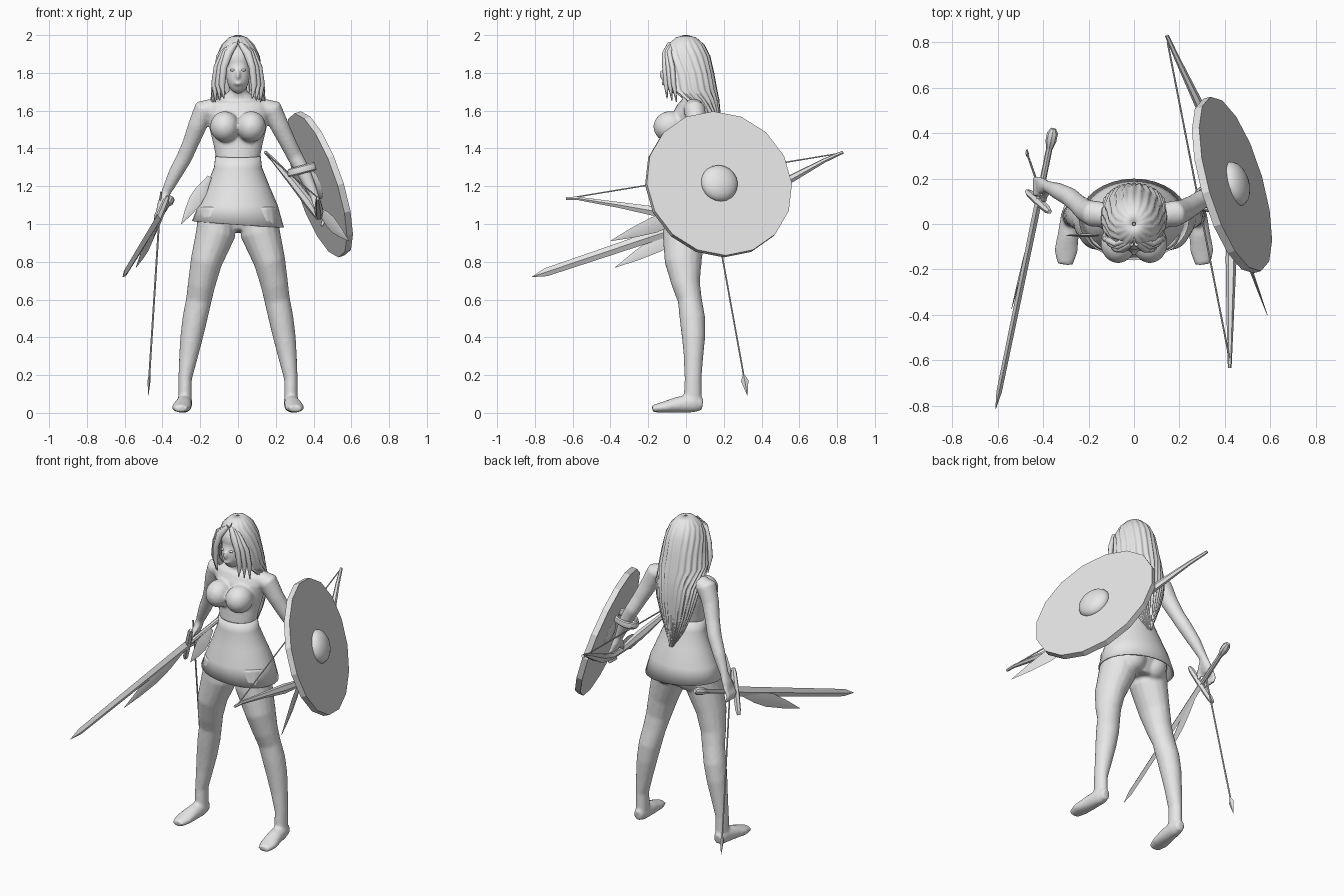
import bpy, bmesh, math
from mathutils import Vector, Matrix

cube = bpy.data.objects.get("Cube")
if cube:
    bpy.data.objects.remove(cube)

grey = bpy.data.materials.new("plain grey")
grey.use_nodes = True
grey.diffuse_color = (0.8, 0.8, 0.8, 1)
grey.node_tree.nodes["Principled BSDF"].inputs["Base Color"].default_value = (0.8, 0.8, 0.8, 1)
X, Y, Z = Vector((1, 0, 0)), Vector((0, 1, 0)), Vector((0, 0, 1))


def sweep(bm, rows, sides=16, ref=Y, caps=True):
    """Loft elliptical rings (x, y, z, side radius, ref radius) along a path."""
    pts = [Vector(r[:3]) for r in rows]
    rings = []
    for i, row in enumerate(rows):
        t = (pts[min(i + 1, len(pts) - 1)] - pts[max(i - 1, 0)]).normalized()
        a = ref.cross(t).normalized()
        b = t.cross(a)
        ra, rb = row[3], row[-1]
        angles = [2 * math.pi * k / sides for k in range(sides)]
        rings.append([bm.verts.new(pts[i] + a * ra * math.cos(n) + b * rb * math.sin(n)) for n in angles])
    for lo, hi in zip(rings, rings[1:]):
        for k in range(sides):
            j = (k + 1) % sides
            bm.faces.new((lo[k], lo[j], hi[j], hi[k]))
    if caps:
        bm.faces.new(rings[0][::-1])
        bm.faces.new(rings[-1])


def ball(bm, centre, radii):
    m = Matrix.Translation(centre) @ Matrix.Diagonal((*radii, 1))
    bmesh.ops.create_uvsphere(bm, u_segments=20, v_segments=12, radius=1, matrix=m)


def finish(name, bm, angle=30):
    bmesh.ops.recalc_face_normals(bm, faces=bm.faces)
    mesh = bpy.data.meshes.new(name)
    bm.to_mesh(mesh)
    bm.free()
    ob = bpy.data.objects.new(name, mesh)
    bpy.context.collection.objects.link(ob)
    mesh.materials.append(grey)
    bpy.ops.object.select_all(action="DESELECT")
    ob.select_set(True)
    bpy.context.view_layer.objects.active = ob
    bpy.ops.object.shade_smooth_by_angle(angle=math.radians(angle))
    return ob


def part(name, rows, sides=4, ref=Z, angle=30):
    bm = bmesh.new()
    sweep(bm, rows, sides, ref)
    return finish(name, bm, angle)


# Body: torso, neck, head, limbs fused into one skin
body = bmesh.new()
sweep(body, [(0, .02, .96, .1, .09), (0, .03, 1.05, .17, .13), (0, .02, 1.15, .155, .12),
             (0, .01, 1.25, .13, .1), (0, 0, 1.33, .113, .085), (0, .01, 1.42, .13, .09),
             (0, .02, 1.5, .15, .095), (0, .025, 1.58, .165, .095), (0, .035, 1.635, .165, .075),
             (0, .035, 1.665, .1, .055), (0, .02, 1.7, .048, .048), (0, 0, 1.8, .045, .045)], 24)
ball(body, (0, -.01, 1.87), (.085, .105, .1))
ball(body, (0, -.06, 1.79), (.063, .063, .1))
ball(body, (0, -.122, 1.79), (.012, .02, .03))
ball(body, (0, -.118, 1.745), (.024, .012, .011))
for s in (-1, 1):
    ball(body, (s * .07, -.085, 1.515), (.078, .088, .082))
    ball(body, (s * .075, .085, 1.03), (.08, .075, .09))
    sweep(body, [(s * .11, 0, 1.08, .1, .12), (s * .118, -.01, .95, .105, .115),
                 (s * .168, -.015, .8, .084, .098), (s * .193, 0, .68, .073, .075),
                 (s * .207, .02, .6, .068, .064), (s * .228, .034, .5, .066, .068),
                 (s * .246, .04, .4, .06, .062), (s * .262, .04, .3, .05, .052),
                 (s * .28, .037, .18, .036, .045), (s * .28, .035, .05, .036, .048)])
    sweep(body, [(s * .28, .088, .045, .026, .03), (s * .282, .04, .052, .04, .05),
                 (s * .29, -.05, .042, .047, .042), (s * .3, -.12, .03, .052, .029),
                 (s * .303, -.178, .022, .035, .019)], ref=Z)

# Arms and hands, each posed separately
right_arm = [(-.13, .04, 1.61, .055), (-.18, .045, 1.605, .058), (-.215, .06, 1.52, .05),
             (-.25, .09, 1.43, .043), (-.285, .12, 1.35, .042), (-.335, .145, 1.26, .037),
             (-.38, .165, 1.17, .026)]
left_arm = [(.13, .04, 1.61, .055), (.18, .045, 1.605, .058), (.22, .06, 1.52, .05),
            (.265, .085, 1.43, .044), (.3, .11, 1.36, .042), (.35, .11, 1.27, .038),
            (.4, .1, 1.16, .026)]
for rows, s in ((right_arm, -1), (left_arm, 1)):
    sweep(body, rows)
    w = Vector(rows[-1][:3])
    palm = w + Vector((s * .025, 0, -.065))
    sweep(body, [(*w, .025, .025), (*palm, .022, .042), (*(palm + Vector((s * .01, 0, -.03))), .018, .04)], 12)
    for k in range(4):
        f = palm + Vector((s * .008, (k - 1.5) * .022, -.02))
        sweep(body, [(*f, .013), (*(f + Vector((s * .025, 0, -.05))), .012),
                     (*(f + Vector((s * .008, 0, -.09))), .01)], 8)
    sweep(body, [(*(w + Vector((0, -.015, -.03))), .013), (*(palm + Vector((-s * .01, -.06, -.02))), .012),
                 (*(palm + Vector((0, -.065, -.055))), .009)], 8)
skin = finish("body", body, 180)
fuse = skin.modifiers.new("fuse", "REMESH")
fuse.mode, fuse.voxel_size, fuse.use_smooth_shade = "VOXEL", .009, True
relax = skin.modifiers.new("relax", "SMOOTH")
relax.factor, relax.iterations = .5, 4

# Eyes
bm = bmesh.new()
for s in (-1, 1):
    ball(bm, (s * .028, -.11, 1.815), (.014, .009, .007))
finish("eyes", bm, 180)

# Flared skirt with a slanted hem
bm = bmesh.new()
sweep(bm, [(0, 0, 1.36, .12, .092), (0, .005, 1.3, .127, .1), (0, .012, 1.2, .167, .13),
           (0, .018, 1.1, .21, .162), (0, .02, 1, .243, .18)], 32, caps=False)
for v in bm.verts:
    if v.co.z < 1.05:
        v.co.z -= .07 * v.co.x
skirt = finish("skirt", bm, 60)
skirt.modifiers.new("cloth", "SOLIDIFY").thickness = .008

# Hair: fluted shell open at the face, tapering to a point down the back
levels = [(2, 0, .01, .01, 180), (1.987, 0, .05, .055, 180), (1.95, 0, .085, .095, 172),
          (1.89, 0, .112, .125, 146), (1.8, .01, .127, .135, 128), (1.71, .02, .14, .142, 124),
          (1.66, .03, .142, .142, 102), (1.6, .06, .145, .118, 85), (1.5, .08, .13, .1, 82),
          (1.4, .085, .1, .085, 80), (1.3, .095, .055, .07, 80), (1.22, .12, .01, .04, 80)]
bm = bmesh.new()
cols, grid = 72, []
for z, cy, rx, ry, half in levels:
    row = []
    for k in range(cols + 1):
        a = math.radians(half) * (2 * k / cols - 1)
        f = 1 + (.035 * math.sin(k * 1.4 + z * 5) if z < 1.96 else 0)
        row.append(bm.verts.new((rx * f * math.sin(a), cy + ry * f * math.cos(a), z)))
    grid.append(row)
for up, low in zip(grid, grid[1:]):
    for k in range(cols):
        bm.faces.new((up[k], up[k + 1], low[k + 1], low[k]))
bmesh.ops.remove_doubles(bm, verts=bm.verts, dist=.0002)
hair = finish("hair", bm, 60)
thick = hair.modifiers.new("thickness", "SOLIDIFY")
thick.thickness, thick.offset = .016, -1

# Loose locks framing the face
bm = bmesh.new()
for s in (-1, 1):
    for d in (0, 1, 2):
        sweep(bm, [(s * .012, -.085 + d * .01, 1.955, .012, .014),
                   (s * (.05 + .012 * d), -.113 + d * .012, 1.905, .022, .014),
                   (s * (.075 + .018 * d), -.112 + d * .02, 1.83, .018, .014),
                   (s * (.085 + .02 * d), -.105 + d * .02, 1.74, .017, .013),
                   (s * (.075 + .022 * d), -.1 + d * .025, 1.665 - .01 * d, .003, .003)], 8)
finish("face_locks", bm, 60)

# Round shield with boss, facing outward from the left arm
normal = Vector((.916, .266, .302))
pose = Matrix.Translation((.432, .172, 1.21)) @ normal.to_track_quat("Z", "Y").to_matrix().to_4x4()
bm = bmesh.new()
bmesh.ops.create_cone(bm, cap_ends=True, segments=16, radius1=.4, radius2=.4, depth=.035, matrix=pose)
finish("shield", bm, 20)
bm = bmesh.new()
ball(bm, (0, 0, 0), (.1, .1, .055))
bm.transform(pose @ Matrix.Translation((0, 0, .017)))
finish("shield_boss", bm, 60)

# Arm strap behind the shield
bm = bmesh.new()
loop = [2 * math.pi * k / 20 for k in range(21)]
sweep(bm, [(.345 + .075 * math.cos(a), .115 + .055 * math.sin(a), 1.29 + .02 * math.cos(a), .009, .022)
           for a in loop], 8, Z)
finish("shield_strap", bm)

# Sword: blade, guard, grip and pommel
tip, pommel = Vector((-.61, -.815, .72)), Vector((-.355, .42, 1.135))
at = lambda t: tip.lerp(pommel, t)
part("sword_blade", [(*at(0), .001, .001), (*at(.06), .012, .022), (*at(.74), .015, .03)])
part("sword_grip", [(*at(.73), .014), (*at(.94), .014)], 8)
part("sword_pommel", [(*at(.93), .015), (*at(.955), .024), (*at(.985), .024), (*at(1), .012)], 8)
mid, arm = at(.74), Vector((.05, -.045, .12))
part("sword_guard", [(*(mid - arm), .01), (*(mid - arm * .8), .017), (*mid, .02),
                     (*(mid + arm * .8), .017), (*(mid + arm), .01)], 6, Y)


# Leaf shaped blades at both hands and the right hip
def leaf(name, start, end, width, ref):
    a, b = Vector(start), Vector(end)
    part(name, [(*a.lerp(b, t), .007 * w + .001, width * w + .001)
                for t, w in ((0, .3), (.3, .9), (.5, 1), (.75, .6), (1, 0))], 4, ref)


leaf("right_hand_blade", (-.42, .08, 1.02), (-.54, -.375, .77), .042, Z)
leaf("left_hand_blade", (.42, .06, 1.08), (.587, -.4, .91), .042, Z)
leaf("hip_blade", (-.15, -.05, 1.25), (-.3, -.05, 1), .035, X)

# Bow with string
part("bow", [(.422, -.635, 1.135, .008, .008), (.422, -.57, 1.135, .011, .01), (.425, -.35, 1.1, .018, .018),
             (.428, -.15, 1.065, .024, .03), (.43, .02, 1.04, .018, .02), (.425, .14, 1.04, .018, .02),
             (.385, .3, 1.1, .024, .03), (.29, .52, 1.22, .02, .024), (.19, .73, 1.335, .012, .012),
             (.145, .83, 1.38, .009, .009)], 6)
part("bow_string", [(.422, -.6, 1.14, .004), (.148, .8, 1.372, .004)], 6)

# Arrow hanging from the right hand
part("arrow_shaft", [(-.408, .13, 1.17, .005), (-.47, .307, .19, .005)], 6, Y)
part("arrow_head", [(-.469, .305, .2, .005, .006), (-.471, .311, .17, .008, .02),
                    (-.475, .325, .092, .001, .001)], 4, Y)
